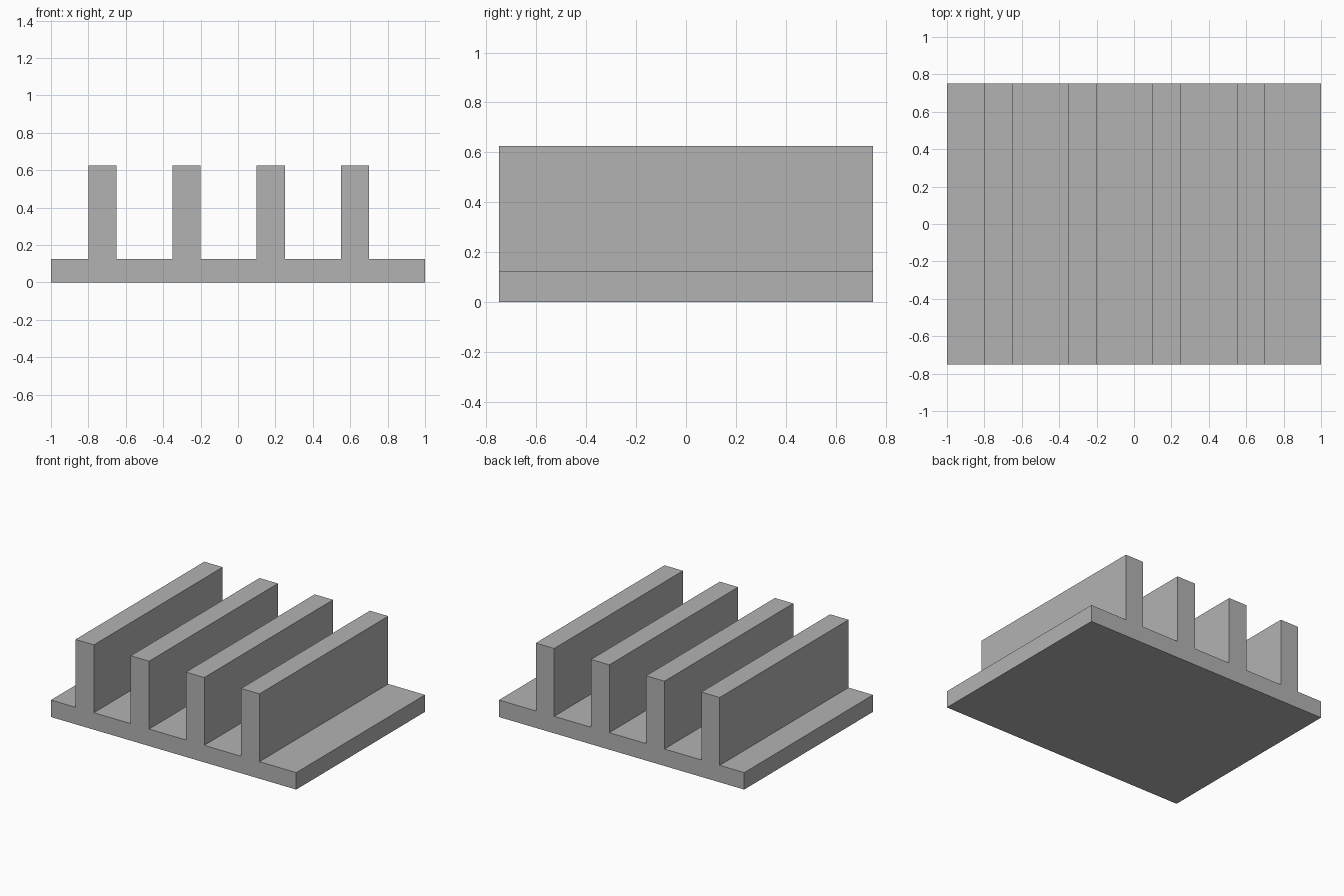
import bpy
import bmesh

cube = bpy.data.objects.get("Cube")
if cube:
    bpy.data.objects.remove(cube, do_unlink=True)

HALF_WIDTH, HALF_DEPTH = 1.0, 0.75
BASE_TOP, FIN_TOP = 0.125, 0.625
FIN_WIDTH, FIN_PITCH, FIRST_FIN = 0.15, 0.45, -0.8
FIN_COUNT = 4

# Plain grey material
grey = bpy.data.materials.new("plain_grey")
grey.use_nodes = True
colour = (0.45, 0.45, 0.45, 1.0)
grey.diffuse_color = colour
grey.node_tree.nodes["Principled BSDF"].inputs["Base Color"].default_value = colour

# Cross-section: base plate with a row of upright fins
profile = [(-HALF_WIDTH, 0), (-HALF_WIDTH, BASE_TOP)]
for i in range(FIN_COUNT):
    left = FIRST_FIN + i * FIN_PITCH
    right = left + FIN_WIDTH
    profile += [(left, BASE_TOP), (left, FIN_TOP), (right, FIN_TOP), (right, BASE_TOP)]
profile += [(HALF_WIDTH, BASE_TOP), (HALF_WIDTH, 0)]

# Extrude the cross-section from front to back
bm = bmesh.new()
front = bm.faces.new([bm.verts.new((x, -HALF_DEPTH, z)) for x, z in profile])
extruded = bmesh.ops.extrude_face_region(bm, geom=[front], use_keep_orig=True)
back_verts = [g for g in extruded["geom"] if isinstance(g, bmesh.types.BMVert)]
bmesh.ops.translate(bm, verts=back_verts, vec=(0, 2 * HALF_DEPTH, 0))
bmesh.ops.recalc_face_normals(bm, faces=bm.faces)

mesh = bpy.data.meshes.new("finned_base_plate")
bm.to_mesh(mesh)
bm.free()
mesh.materials.append(grey)
plate = bpy.data.objects.new("finned_base_plate", mesh)
bpy.context.collection.objects.link(plate)
